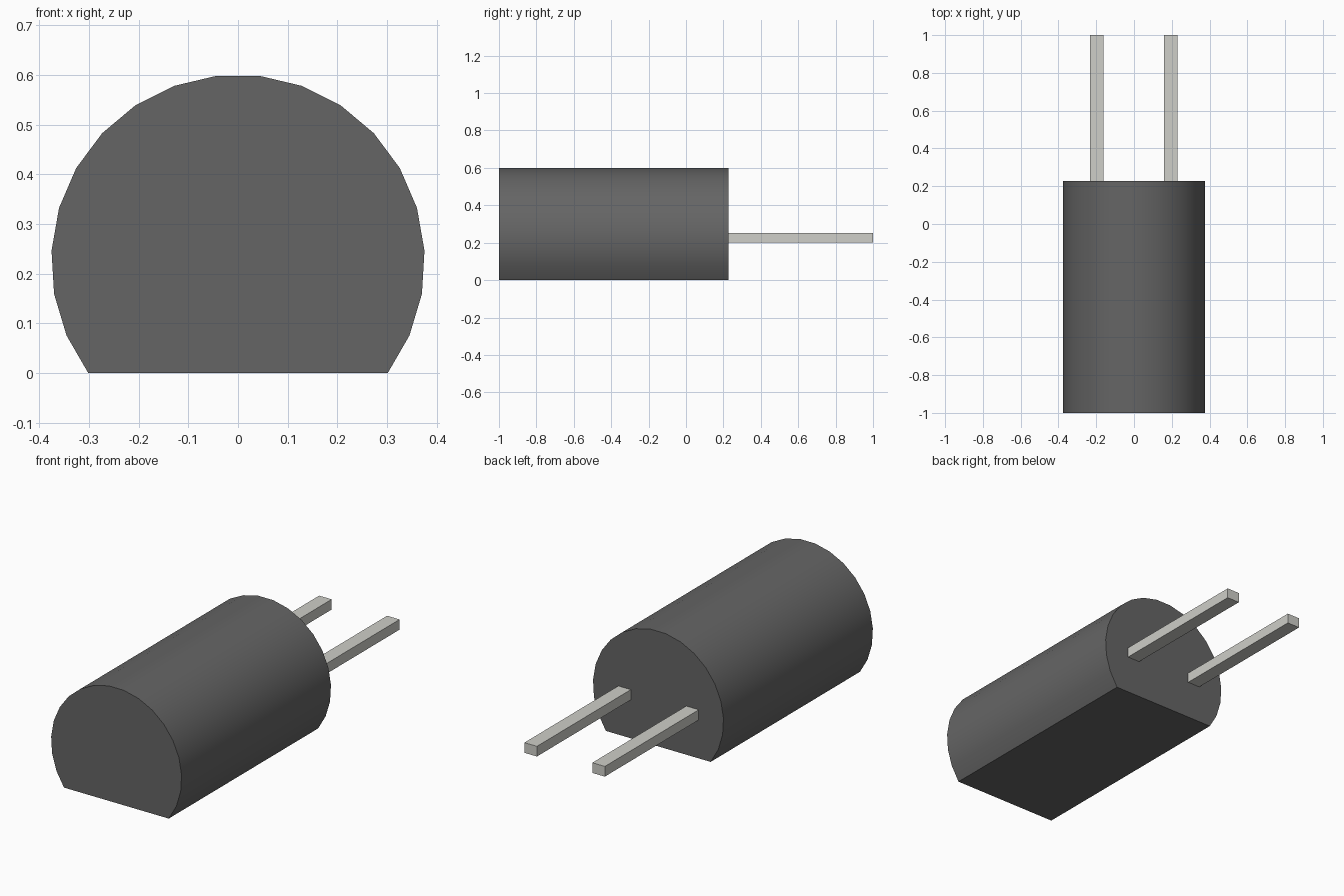
import bpy, bmesh
from math import sin, cos, radians

if "Cube" in bpy.data.objects:
    bpy.data.objects.remove(bpy.data.objects["Cube"])


def material(name, color):
    m = bpy.data.materials.new(name)
    m.diffuse_color = (*color, 1)
    m.use_nodes = True
    m.node_tree.nodes["Principled BSDF"].inputs["Base Color"].default_value = m.diffuse_color
    return m


def extrude_profile(name, profile, y0, y1, mat):
    """Extrude a closed (x, z) outline along y."""
    bm = bmesh.new()
    face = bm.faces.new([bm.verts.new((x, y0, z)) for x, z in profile])
    ext = bmesh.ops.extrude_face_region(bm, geom=[face], use_keep_orig=True)
    verts = [g for g in ext["geom"] if isinstance(g, bmesh.types.BMVert)]
    bmesh.ops.translate(bm, verts=verts, vec=(0, y1 - y0, 0))
    bmesh.ops.recalc_face_normals(bm, faces=bm.faces)
    mesh = bpy.data.meshes.new(name)
    bm.to_mesh(mesh)
    bm.free()
    mesh.materials.append(mat)
    obj = bpy.data.objects.new(name, mesh)
    bpy.context.collection.objects.link(obj)
    return obj


plastic = material("dark_plastic", (0.13, 0.13, 0.13))
metal = material("pin_metal", (0.62, 0.62, 0.58))

# Round body with a flat underside: 20-point arc closed by the flat
R, CZ, SWEEP, N = 0.376, 0.2247, 126.7, 20
arc = [radians(-SWEEP + 2 * SWEEP * i / (N - 1)) for i in range(N)]
body = extrude_profile("body", [(R * sin(a), CZ + R * cos(a)) for a in arc],
                       -1.0, 0.228, plastic)
bpy.context.view_layer.objects.active = body
body.select_set(True)
bpy.ops.object.shade_smooth_by_angle(angle=radians(30))

# Two square pins leaving the back face
for name, x in (("left_pin", -0.197), ("right_pin", 0.194)):
    w = 0.036
    extrude_profile(name, [(x - w, 0.2), (x + w, 0.2), (x + w, 0.253), (x - w, 0.253)],
                    0.22, 1.0, metal)
